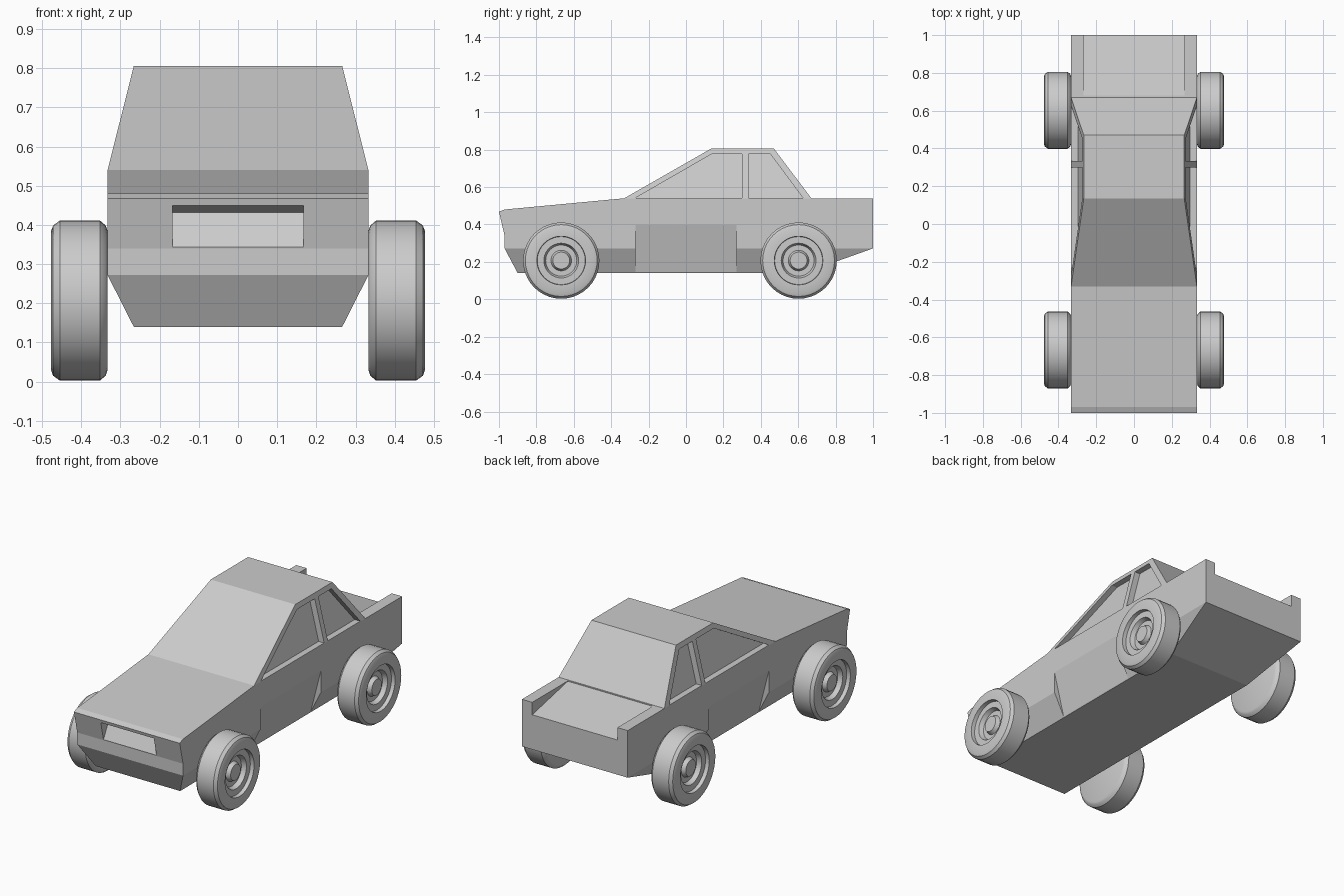
import bpy, bmesh, math
from mathutils import Vector

cube = bpy.data.objects.get("Cube")
if cube:
    bpy.data.objects.remove(cube, do_unlink=True)

W, N = 0.333, 0.266          # wide waist, narrow roof and floor
WAIST, ROOF = 0.54, 0.806
LEAN = (W - N) / (ROOF - WAIST)

grey = bpy.data.materials.new("plain grey")
grey.use_nodes = True
grey.diffuse_color = (0.6, 0.6, 0.6, 1)
grey.node_tree.nodes["Principled BSDF"].inputs["Base Color"].default_value = (0.6, 0.6, 0.6, 1)


def finish(name, bm):
    bmesh.ops.recalc_face_normals(bm, faces=bm.faces)
    mesh = bpy.data.meshes.new(name)
    bm.to_mesh(mesh)
    bm.free()
    mesh.materials.append(grey)
    obj = bpy.data.objects.new(name, mesh)
    bpy.context.collection.objects.link(obj)
    return obj


def loft(name, ring_a, ring_b, caps=None):
    """Join two matching rings; caps lists the index groups closing each end."""
    bm = bmesh.new()
    a = [bm.verts.new(p) for p in ring_a]
    b = [bm.verts.new(p) for p in ring_b]
    n = len(a)
    for i in range(n):
        j = (i + 1) % n
        bm.faces.new((a[i], a[j], b[j], b[i]))
    for cap in caps or [range(n)]:
        for ring in (a, b):
            bm.faces.new([ring[i] for i in cap])
    return finish(name, bm)


def cut(target, cutter):
    mod = target.modifiers.new("cut", 'BOOLEAN')
    mod.operation, mod.solver, mod.object = 'DIFFERENCE', 'EXACT', cutter
    bpy.context.view_layer.objects.active = target
    bpy.ops.object.modifier_apply(modifier=mod.name)
    bpy.data.objects.remove(cutter, do_unlink=True)


# Body: side profile (y, z, half width)
profile = [(-0.90, 0.14, N), (-0.97, 0.272, W), (-0.97, 0.34, W), (-1.0, 0.468, W),
           (-0.97, 0.48, W), (-0.33, WAIST, W), (0.135, ROOF, N), (0.47, ROOF, N),
           (0.67, WAIST, W), (1.0, WAIST, W), (1.0, 0.272, W), (0.63, 0.14, N)]
body = loft("body", [(w, y, z) for y, z, w in profile], [(-w, y, z) for y, z, w in profile],
            [(0, 1, 10, 11), (1, 2, 3, 4, 5, 8, 9, 10), (5, 6, 7, 8)])

# Sloping cargo bed
bed = [(0.68, 0.538), (1.1, 0.448), (1.1, 0.7), (0.68, 0.7)]
cut(body, loft("bed_cutter", [(0.268, y, z) for y, z in bed], [(-0.268, y, z) for y, z in bed]))

# Grille recess with a leaning back panel
grille = [(-0.972, 0.342), (-0.925, 0.432), (-0.996, 0.45), (-1.1, 0.476), (-1.1, 0.342)]
cut(body, loft("grille_cutter", [(0.167, y, z) for y, z in grille], [(-0.167, y, z) for y, z in grille]))

# Recessed side windows and leaning sill panels
front_window = [(-0.27, 0.542), (0.14, 0.778), (0.30, 0.778), (0.30, 0.542)]
rear_window = [(0.333, 0.542), (0.333, 0.778), (0.45, 0.778), (0.625, 0.542)]
sill = [(0.257, 0.10), (0.334, 0.40), (0.45, 0.40), (0.45, 0.10)]
for s in (1, -1):
    for shape in (front_window, rear_window):
        def pane(offset):
            return [(s * (W - (z - WAIST) * LEAN + offset), y, z) for y, z in shape]
        cut(body, loft("window_cutter", pane(0.05), pane(-0.035)))
    cut(body, loft("sill_cutter", [(s * x, -0.27, z) for x, z in sill],
                   [(s * x, 0.27, z) for x, z in sill]))

# Wheels: lathed tyre, rim dish and hub (x, radius)
tyre = [(0.333, 0), (0.333, 0.178), (0.338, 0.192), (0.352, 0.204), (0.455, 0.204),
        (0.472, 0.192), (0.477, 0.178), (0.477, 0.13), (0.455, 0.128), (0.455, 0.093),
        (0.43, 0.083), (0.43, 0.055), (0.452, 0.045), (0.452, 0)]


def wheel(name, side, y):
    bm = bmesh.new()
    verts = [bm.verts.new((side * x, y, 0.207 + r)) for x, r in tyre]
    edges = [bm.edges.new(pair) for pair in zip(verts, verts[1:])]
    bmesh.ops.spin(bm, geom=verts + edges, cent=Vector((0, y, 0.207)), axis=(1, 0, 0),
                   angle=2 * math.pi, steps=40, use_merge=True)
    bmesh.ops.remove_doubles(bm, verts=bm.verts, dist=0.0005)
    obj = finish(name, bm)
    bpy.ops.object.select_all(action='DESELECT')
    obj.select_set(True)
    bpy.context.view_layer.objects.active = obj
    bpy.ops.object.shade_smooth_by_angle(angle=math.radians(35))


for side, label in ((1, "left"), (-1, "right")):
    wheel("front_wheel_" + label, side, -0.667)
    wheel("rear_wheel_" + label, side, 0.602)
